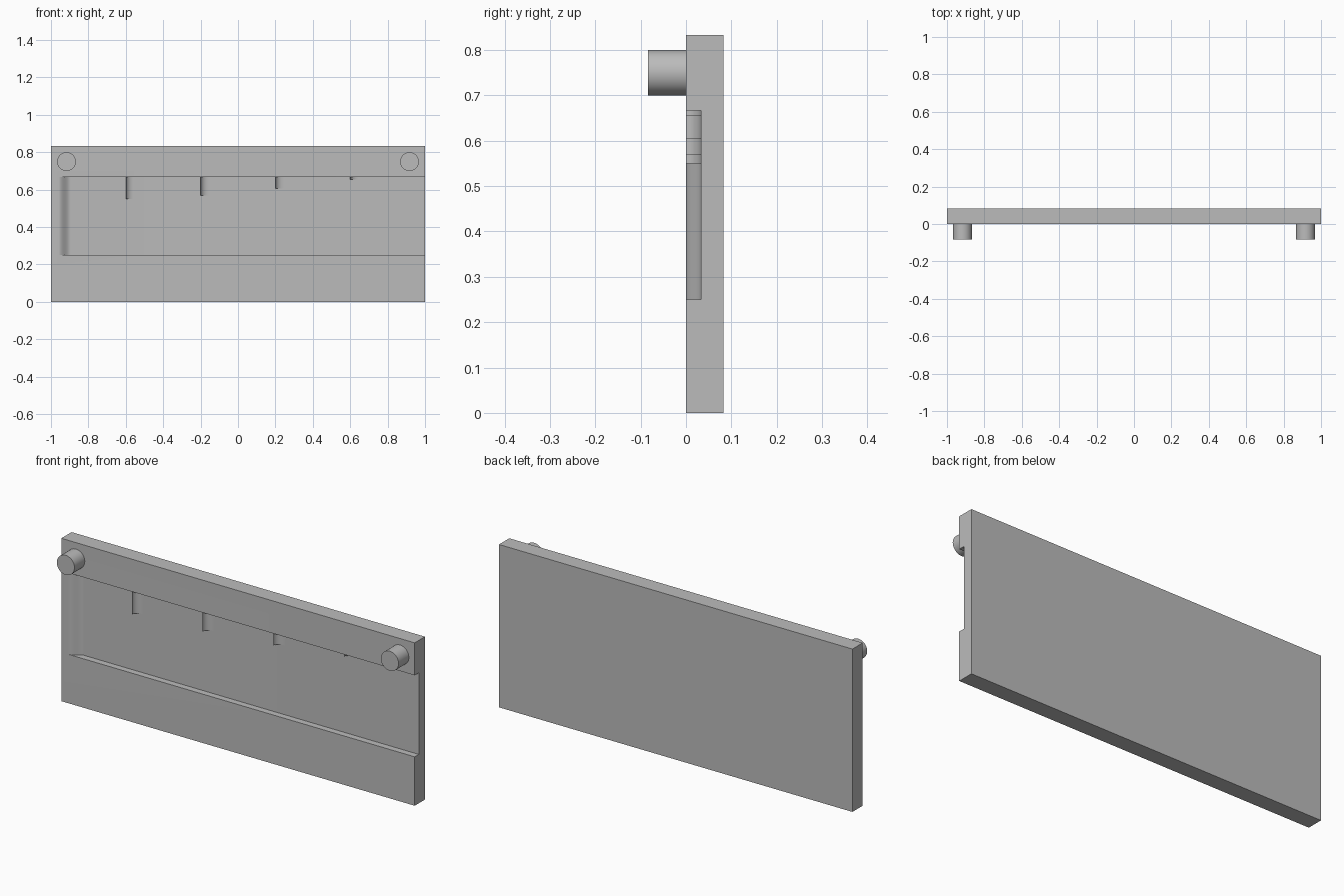
import bpy, bmesh, math

cube = bpy.data.objects.get("Cube")
if cube:
    bpy.data.objects.remove(cube, do_unlink=True)

grey = bpy.data.materials.new("plain grey")
grey.use_nodes = True
COLOUR = (0.5, 0.5, 0.5, 1)
grey.diffuse_color = COLOUR
grey.node_tree.nodes["Principled BSDF"].inputs["Base Color"].default_value = COLOUR

HEIGHT, THICK = 0.833, 0.083
FLOOR = 0.033                # depth of the channel
LOW, HIGH = 0.25, 0.667      # channel edges


def prism(name, outline, z0, z1):
    """Extrude an outline in x, y from z0 up to z1."""
    bm = bmesh.new()
    face = bm.faces.new([bm.verts.new((x, y, z0)) for x, y in outline])
    moved = bmesh.ops.extrude_face_region(bm, geom=[face])["geom"]
    verts = [v for v in moved if isinstance(v, bmesh.types.BMVert)]
    bmesh.ops.translate(bm, verts=verts, vec=(0, 0, z1 - z0))
    bmesh.ops.recalc_face_normals(bm, faces=bm.faces[:])
    mesh = bpy.data.meshes.new(name)
    bm.to_mesh(mesh)
    bm.free()
    mesh.materials.append(grey)
    obj = bpy.data.objects.new(name, mesh)
    bpy.context.collection.objects.link(obj)
    return obj


def smooth(obj):
    bpy.ops.object.select_all(action='DESELECT')
    obj.select_set(True)
    bpy.context.view_layer.objects.active = obj
    bpy.ops.object.shade_smooth_by_angle(angle=math.radians(32))


# Back plate with a channel that runs out through its left end
plate = prism("plate", [(-1, 0), (1, 0), (1, THICK), (-1, THICK)], 0, HEIGHT)
ramp = []
for i in range(13):
    t = i / 12
    ramp.append((-0.96 + 0.065 * t, FLOOR * (1 - math.cos(math.pi * t)) / 2))
cutter = prism("channel_cutter",
               ramp + [(1.1, FLOOR), (1.1, -0.05), (-0.96, -0.05)], LOW, HIGH)
cutter.hide_render = True
cut = plate.modifiers.new("channel", 'BOOLEAN')
cut.operation = 'DIFFERENCE'
cut.solver = 'EXACT'
cut.object = cutter
bpy.context.view_layer.objects.active = plate
bpy.ops.object.modifier_apply(modifier=cut.name)
bpy.data.objects.remove(cutter, do_unlink=True)
smooth(plate)

# Teeth hanging from the channel top, each with a hollow curved side
for i, bottom in enumerate((0.55, 0.57, 0.605, 0.655)):
    x = -0.6 + 0.4 * i
    outline = [(x, FLOOR)]
    for k in range(9):
        a = math.pi / 2 * k / 8
        outline.append((x + 0.042 * (1 - math.cos(a)), FLOOR * math.sin(a)))
    smooth(prism(f"tooth_{i + 1}", outline[:-1] + [(x + 0.042, FLOOR)], bottom, HIGH))

# Round pegs at the upper corners
for side, x in (("right", -0.917), ("left", 0.917)):
    bpy.ops.mesh.primitive_cylinder_add(
        vertices=48, radius=0.05, depth=0.085, location=(x, -0.041, 0.75),
        rotation=(math.pi / 2, 0, 0))
    peg = bpy.context.object
    peg.name = f"{side}_peg"
    peg.data.materials.append(grey)
    smooth(peg)
